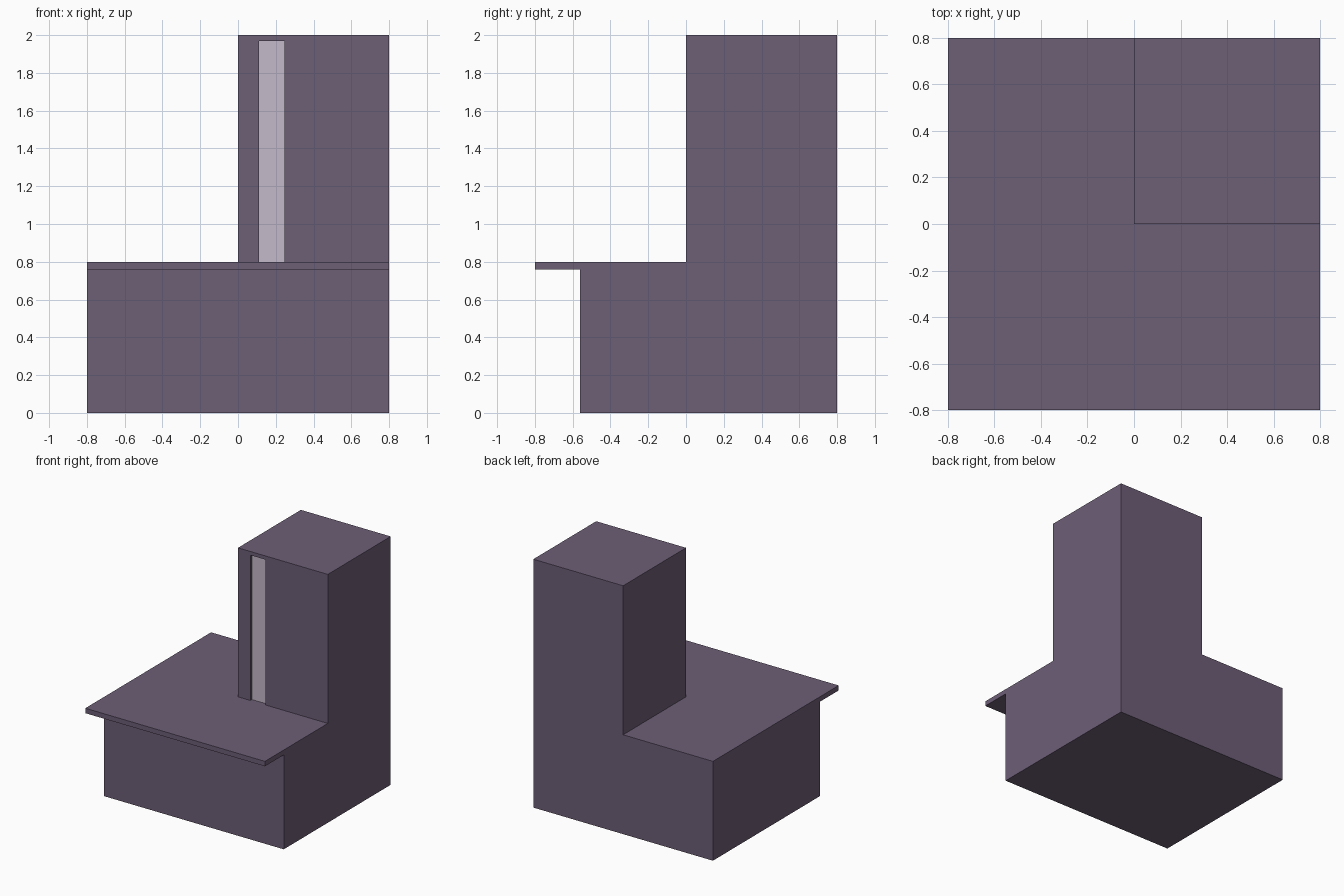
import bpy, bmesh, math
from mathutils import Vector

if "Cube" in bpy.data.objects:
    bpy.data.objects.remove(bpy.data.objects["Cube"])


def material(name, rgb):
    m = bpy.data.materials.new(name)
    m.diffuse_color = (*rgb, 1)
    m.use_nodes = True
    m.node_tree.nodes["Principled BSDF"].inputs["Base Color"].default_value = m.diffuse_color
    return m


PURPLE = material("dusky purple", (0.153, 0.113, 0.183))
PALE = material("pale lilac", (0.56, 0.49, 0.60))


def prism(name, points, offset, mat):
    """Extrude a planar outline along offset."""
    bm = bmesh.new()
    face = bm.faces.new([bm.verts.new(p) for p in points])
    ext = bmesh.ops.extrude_face_region(bm, geom=[face], use_keep_orig=True)
    moved = [g for g in ext["geom"] if isinstance(g, bmesh.types.BMVert)]
    bmesh.ops.translate(bm, verts=moved, vec=Vector(offset))
    bmesh.ops.recalc_face_normals(bm, faces=bm.faces)
    me = bpy.data.meshes.new(name)
    bm.to_mesh(me)
    bm.free()
    me.materials.append(mat)
    ob = bpy.data.objects.new(name, me)
    bpy.context.collection.objects.link(ob)
    return ob


def box(name, x, y, z, mat):
    pts = [(x[0], y[0], z[0]), (x[1], y[0], z[0]),
           (x[1], y[1], z[0]), (x[0], y[1], z[0])]
    return prism(name, pts, (0, 0, z[1] - z[0]), mat)


def combine(ob, other, operation):
    mod = ob.modifiers.new(operation.lower(), 'BOOLEAN')
    mod.operation = operation
    mod.solver = 'EXACT'
    mod.object = other
    bpy.context.view_layer.objects.active = ob
    bpy.ops.object.modifier_apply(modifier=mod.name)
    bpy.data.objects.remove(other)


# Lower storey with the roof slab overhanging at the front
profile = [(-.56, 0), (.8, 0), (.8, .8), (-.8, .8), (-.8, .76), (-.56, .76)]
building = prism("building", [(-.8, y, z) for y, z in profile], (1.6, 0, 0), PURPLE)

# Corner tower with a tall window slot in its front
tower = box("tower", (0, .8), (0, .8), (.5, 2), PURPLE)
slot = box("slot_cutter", (.11, .245), (-.1, .025), (.7, 1.97), PURPLE)
combine(tower, slot, 'DIFFERENCE')
combine(building, tower, 'UNION')

# Merge flush walls into single faces
bm = bmesh.new()
bm.from_mesh(building.data)
bmesh.ops.remove_doubles(bm, verts=bm.verts, dist=1e-5)
bmesh.ops.dissolve_limit(bm, angle_limit=math.radians(1),
                         verts=bm.verts, edges=bm.edges)
bm.to_mesh(building.data)
bm.free()

# Window pane at the back of the slot
box("window_pane", (.11, .245), (.02, .025), (.8, 1.97), PALE)
